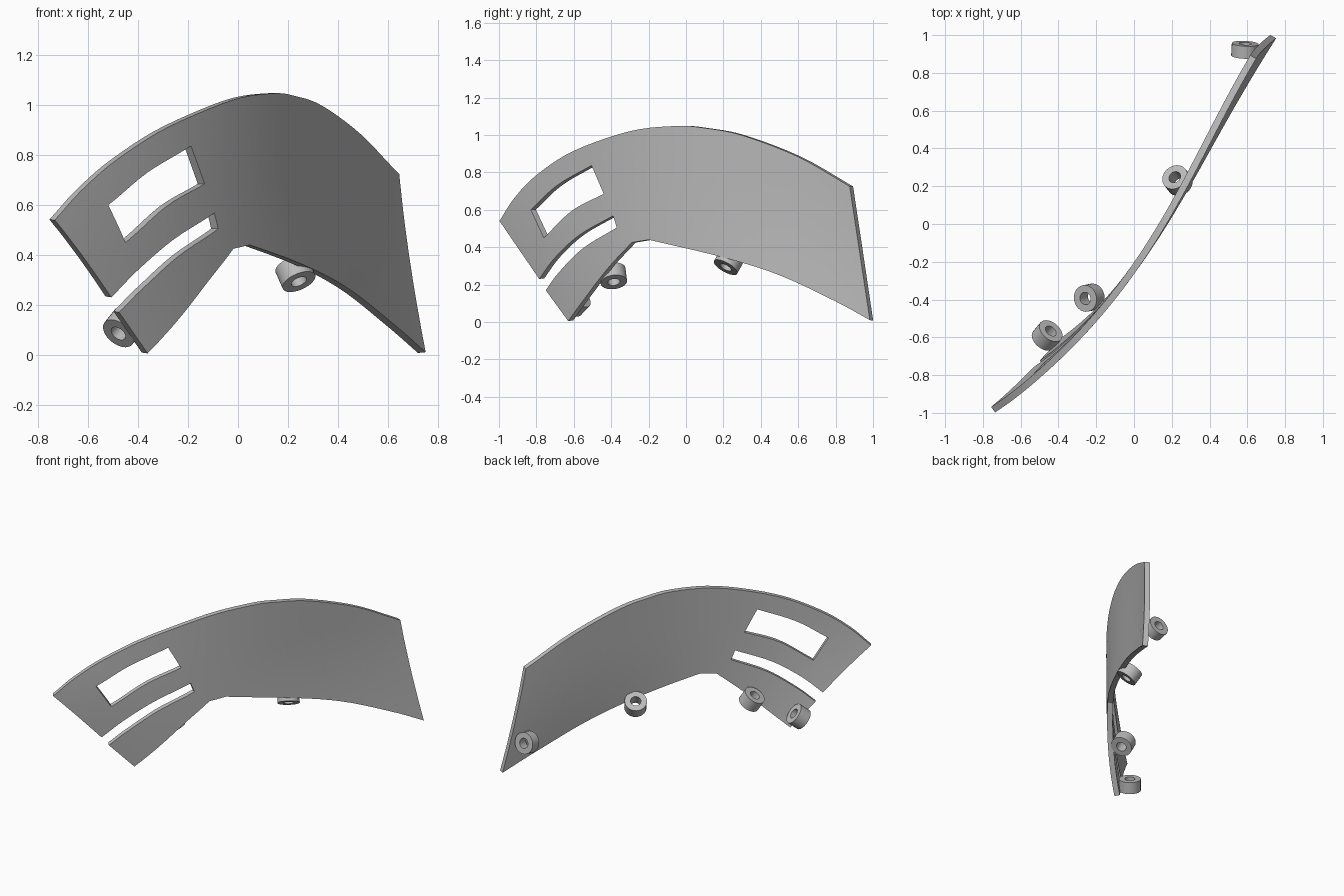
import bpy, bmesh, math
from mathutils import Vector

cube = bpy.data.objects.get("Cube")
if cube:
    bpy.data.objects.remove(cube)

grey = bpy.data.materials.new("plain grey")
grey.use_nodes = True
grey.diffuse_color = (0.5, 0.5, 0.5, 1)
grey.node_tree.nodes["Principled BSDF"].inputs["Base Color"].default_value = (0.5, 0.5, 0.5, 1)


def make_object(name, bm):
    mesh = bpy.data.meshes.new(name)
    bm.to_mesh(mesh)
    bm.free()
    mesh.materials.append(grey)
    ob = bpy.data.objects.new(name, mesh)
    bpy.context.scene.collection.objects.link(ob)
    bpy.ops.object.select_all(action='DESELECT')
    ob.select_set(True)
    bpy.context.view_layer.objects.active = ob
    return ob


def smooth(pts, steps=5):
    """Catmull-Rom curve through the points."""
    p = [Vector(q) for q in pts]
    p = [2 * p[0] - p[1]] + p + [2 * p[-1] - p[-2]]
    out = []
    for a, b, c, d in zip(p, p[1:], p[2:], p[3:]):
        for i in range(steps):
            t = i / steps
            out.append(0.5 * (2 * b + (c - a) * t + (2 * a - 5 * b + 4 * c - d) * t * t
                              + (3 * b - a - 3 * c + d) * t ** 3))
    return out + [p[-2]]


def panel_x(y, z):
    """Curved outer surface, flaring towards the lower edge."""
    bow = 0.172 + 0.592 * y - 0.174 * y * y + 0.134 * y ** 3
    flare = 0.05 + 0.16 * y - 0.14 * y * y
    return bow + flare * max(0, 0.75 - z) ** 2


# Panel outline in (y, z): top arc, lower edge, lower strip, slot
top_arc = [(-0.997, 0.54), (-0.92, 0.66), (-0.8, 0.785), (-0.6, 0.915), (-0.3, 1.02),
           (-0.05, 1.048), (0.1, 1.037), (0.3, 0.998), (0.6, 0.883), (0.875, 0.725)]
lower_edge = [(0.983, 0.01), (0.8, 0.11), (0.5, 0.25), (0.2, 0.345), (-0.2, 0.44)]
strip_edge = [(-0.29, 0.425), (-0.42, 0.285), (-0.55, 0.115), (-0.63, 0.005)]
slot_low = [(-0.75, 0.17), (-0.68, 0.265), (-0.55, 0.395), (-0.37, 0.505)]
slot_high = [(-0.39, 0.568), (-0.57, 0.465), (-0.7, 0.345), (-0.785, 0.23)]
outline = sum((smooth(c) for c in (top_arc, lower_edge, strip_edge, slot_low, slot_high)), [])
window = smooth([(-0.83, 0.6), (-0.69, 0.73), (-0.505, 0.837)]) + \
         smooth([(-0.44, 0.685), (-0.61, 0.595), (-0.76, 0.45)])

bm = bmesh.new()
for loop in (outline, window):
    vs = [bm.verts.new((0, p.x, p.y)) for p in loop]
    for a, b in zip(vs, vs[1:] + vs[:1]):
        bm.edges.new((a, b))
bmesh.ops.triangle_fill(bm, use_beauty=True, edges=bm.edges[:], normal=(1, 0, 0))

# Slice both ways so the flat sheet can bend
cuts = [((0, i * 0.05, 0), (0, 1, 0)) for i in range(-19, 20)]
cuts += [((0, 0, i * 0.1), (0, 0, 1)) for i in range(1, 10)]
for point, normal in cuts:
    bmesh.ops.bisect_plane(bm, geom=bm.verts[:] + bm.edges[:] + bm.faces[:], dist=1e-4,
                           plane_co=point, plane_no=normal)
for v in bm.verts:
    v.co.x = panel_x(v.co.y, v.co.z)
bm.normal_update()
for f in bm.faces:
    if f.normal.x < 0:
        f.normal_flip()
panel = make_object("curved_panel", bm)
solid = panel.modifiers.new("thickness", 'SOLIDIFY')
solid.thickness = 0.036
solid.offset = -1
bpy.ops.object.modifier_apply(modifier=solid.name)
bpy.ops.object.shade_smooth_by_angle(angle=math.radians(30))


def mount_ring(name, centre, axis, outer=0.071, inner=0.033, half=0.04):
    """Short tube spun from a rectangular section."""
    bm = bmesh.new()
    section = [(inner, -half), (outer, -half), (outer, half), (inner, half)]
    vs = [bm.verts.new((r, 0, h)) for r, h in section]
    edges = [bm.edges.new((a, b)) for a, b in zip(vs, vs[1:] + vs[:1])]
    bmesh.ops.spin(bm, geom=vs + edges, cent=(0, 0, 0), axis=(0, 0, 1),
                   angle=math.tau, steps=28, use_duplicate=False)
    bmesh.ops.remove_doubles(bm, verts=bm.verts[:], dist=1e-5)
    bmesh.ops.recalc_face_normals(bm, faces=bm.faces[:])
    ob = make_object(name, bm)
    ob.location = centre
    ob.rotation_euler = Vector(axis).to_track_quat('Z', 'Y').to_euler()
    bpy.ops.object.shade_smooth_by_angle(angle=math.radians(30))


# Mounting rings along the lower inside edge
mount_ring("front_end_ring", (-0.46, -0.59, 0.11), (0.5, 0.6, 0.63))
mount_ring("front_lower_ring", (-0.237, -0.39, 0.247), (-0.5, -0.1, 0.8))
mount_ring("middle_ring", (0.23, 0.23, 0.325), (-0.35, 0.45, 0.8))
mount_ring("rear_end_ring", (0.587, 0.922, 0.225), (0.05, 0.97, 0.2), half=0.034)
